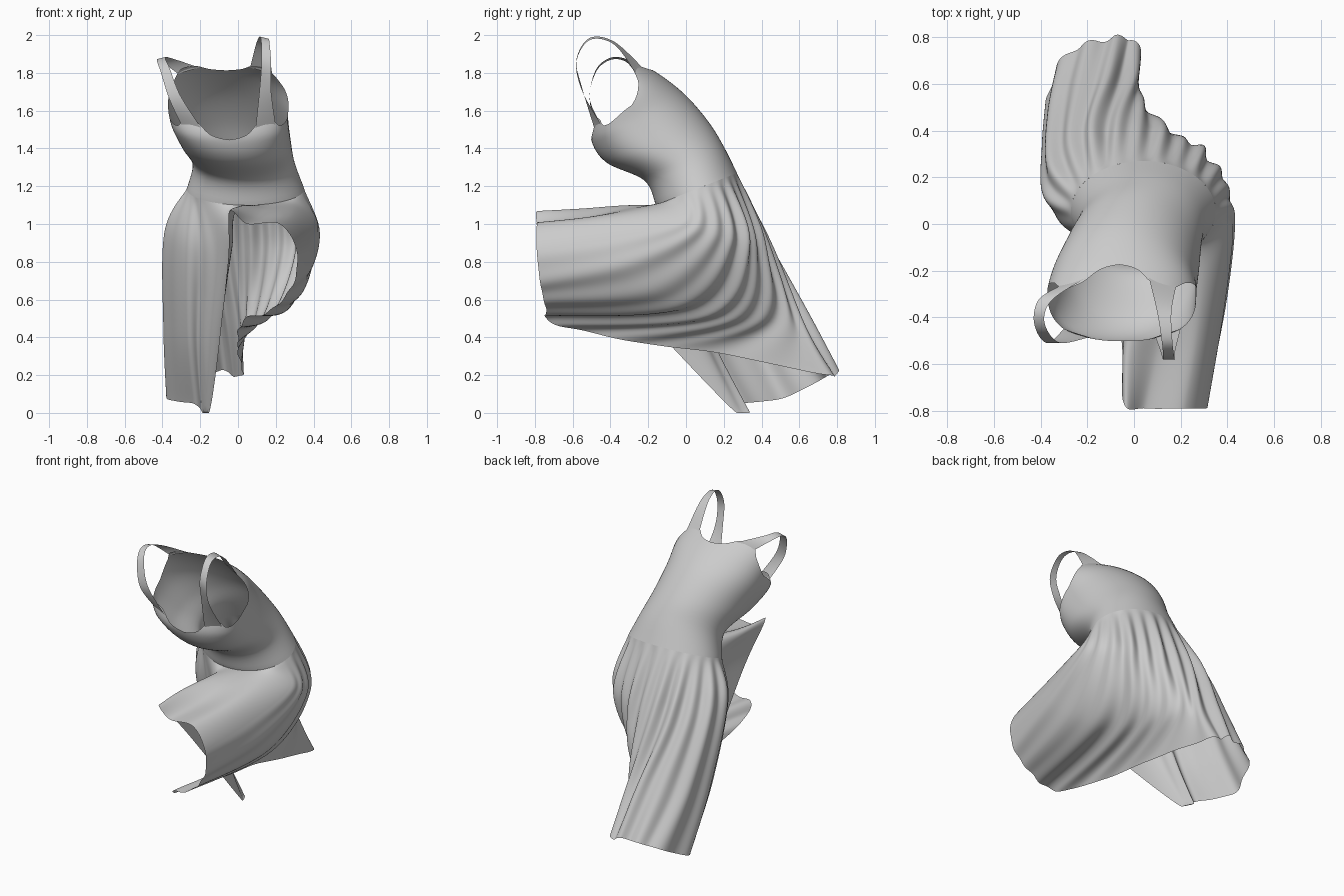
import bpy, bmesh, math
from mathutils import Vector

default = bpy.data.objects.get("Cube")
if default:
    bpy.data.objects.remove(default)

cloth = bpy.data.materials.new("grey cloth")
cloth.use_nodes = True
colour = (0.6, 0.6, 0.6, 1)
cloth.diffuse_color = colour
cloth.node_tree.nodes["Principled BSDF"].inputs["Base Color"].default_value = colour


def spline(points, t, closed=False):
    """Catmull-Rom point at t, where whole numbers are the control points."""
    n = len(points)
    i = math.floor(t) if closed else min(max(math.floor(t), 0), n - 2)
    f = t - i

    def pick(k):
        return Vector(points[k % n] if closed else points[min(max(k, 0), n - 1)])
    a, b, c, d = pick(i - 1), pick(i), pick(i + 1), pick(i + 2)
    return b + (c - a) * f / 2 + (a * 2 - b * 5 + c * 4 - d) * f * f / 2 + (b * 3 - a - c * 3 + d) * f ** 3 / 2


def sheet(name, grid, closed):
    """Smooth cloth surface through rows of points."""
    bm = bmesh.new()
    rows = [[bm.verts.new(p) for p in row] for row in grid]
    n = len(rows[0])
    for low, high in zip(rows, rows[1:]):
        for i in range(n if closed else n - 1):
            j = (i + 1) % n
            bm.faces.new((low[i], low[j], high[j], high[i]))
    mesh = bpy.data.meshes.new(name)
    bm.to_mesh(mesh)
    bm.free()
    mesh.materials.append(cloth)
    for face in mesh.polygons:
        face.use_smooth = True
    obj = bpy.data.objects.new(name, mesh)
    bpy.context.collection.objects.link(obj)


# Bodice rings: front y, front z, back y, back z, centre x, half width
rings = [
    (-.16, 1.10, .27, 1.27, .04, .31),
    (-.22, 1.23, .20, 1.41, .03, .27),
    (-.42, 1.325, .12, 1.54, -.01, .29),
    (-.50, 1.44, 0, 1.68, -.045, .31),
    (-.49, 1.56, -.13, 1.785, -.055, .32),
    (-.49, 1.70, -.24, 1.85, -.075, .3),
]


def body(angle, level):
    fy, fz, by, bz, cx, half = spline(rings, level)
    s, c = math.sin(angle), math.cos(angle)
    if c > 0:
        # the bust is flatter and squarer than the waist
        c **= 1 - .45 * min(1, max(0, level - 1) / 2)
    return Vector((cx + half * s, (fy + by) / 2 + (fy - by) / 2 * c, (fz + bz) / 2 + (fz - bz) / 2 * c))


# Neckline and armhole height, by degrees away from the front
edge = [(0, 3.05), (18, 3.25), (32, 3.8), (46, 3.8), (58, 3.4), (75, 3.4),
        (98, 3.75), (118, 4.3), (132, 4.95), (148, 4.95), (164, 4.5), (180, 4.35)]


def top_level(angle):
    d = abs((math.degrees(angle) + 180) % 360 - 180)
    for i, ((a, u), (b, v)) in enumerate(zip(edge, edge[1:])):
        if d <= b:
            return spline(edge, i + (d - a) / (b - a))[1]
    return edge[-1][1]


STEPS = 144
turns = [math.tau * i / STEPS for i in range(STEPS)]
sheet("bodice", [[body(a, top_level(a) * k / 24) for a in turns] for k in range(25)], True)

# Shoulder straps, from the front root over the shoulder to the back root
straps = {
    "left_strap": (1, [(.115, -.55, 1.72), (.125, -.58, 1.87), (.12, -.51, 1.985), (.1, -.38, 1.965)]),
    "right_strap": (-1, [(-.305, -.51, 1.68), (-.36, -.475, 1.82), (-.385, -.4, 1.88), (-.345, -.32, 1.875)]),
}
widths = (.06, .05, .045, .06)
for name, (side, over) in straps.items():
    def root(degrees):
        a = math.radians(degrees) * side
        return body(a, top_level(a) - .1)
    inner = [root(27)] + [Vector(p) for p in over] + [root(154)]
    outer = [root(52)] + [Vector(p) + Vector((w * side, 0, -w / 4)) for p, w in zip(over, widths)] + [root(126)]
    grid = []
    for k in range(41):
        p, q = spline(inner, k / 8), spline(outer, k / 8)
        grid.append([p, (p + q) / 2, q])
    sheet(name, grid, False)

# Skirt control loops, from the front centre round by the left side
hips = [
    (0, -.33, 1.09), (.14, -.32, 1.08), (.3, -.2, 1.08), (.41, -.04, 1.02),
    (.425, .06, .96), (.385, .19, .91), (.3, .31, .88), (.19, .38, .87),
    (.07, .43, .87), (-.06, .45, .87), (-.2, .42, .88), (-.33, .3, .92),
    (-.385, .13, .95), (-.27, -.03, .87), (-.12, -.09, .85), (-.04, -.22, .95),
]
thighs = [
    (-.04, -.55, 1.075), (.1, -.55, 1.03), (.27, -.5, 1.03), (.37, -.4, .92),
    (.39, -.3, .77), (.31, -.1, .6), (.18, .1, .53), (.11, .3, .5),
    (.05, .48, .5), (0, .62, .45), (-.14, .63, .52), (-.32, .53, .5),
    (-.39, .33, .45), (-.27, .13, .4), (-.14, .07, .42), (-.03, -.32, .88),
]
hem = [
    (-.045, -.765, 1.06), (.05, -.79, 1), (.22, -.79, 1), (.31, -.79, .86),
    (.29, -.77, .68), (.18, -.74, .55), (.02, -.71, .48), (0, -.27, .375),
    (0, .18, .315), (.02, .74, .2), (-.1, .79, .22), (-.27, .74, .19),
    (-.375, .52, .08), (-.24, .31, .05), (-.15, .255, .01), (-.055, -.48, .78),
]
COLS, ROWS = 400, 36
count = len(hem)


def skirt_point(u, v):
    waist = body(math.tau * u / count, 0)
    column = [waist] + [spline(loop, u, True) for loop in (hips, thighs, hem)]
    return spline(column, v * 3)


def bump(u, centre, spread):
    return math.exp(-((u - centre) / spread) ** 2)


def pleat_depth(u, v):
    """Gathers start at the waist, die out on the side panel and deepen on the trailing leg."""
    back = math.sin(math.pi * (u - 3) / 10) ** .6 if 3 < u < 13 else 0
    panel = 1 - .85 * bump(u, 7.6, 1.1) * v
    tube = 1 - .5 * bump(u, 3.5, 1.5)
    trailing = 1 + .6 * bump(u, 10.5, 1.5) * v
    wave = math.sin(u * 8.5) + .5 * math.sin(u * 5.1 + 1)
    gathers = .018 * back * min(1, v * 4) * (1 - .4 * v) * panel * tube * trailing * wave
    # one deep crease down the front of the trailing leg
    return gathers - .03 * bump(u, 13.4, .22) * min(1, v * 2)


grid = []
for r in range(ROWS + 1):
    v = r / ROWS
    row = []
    for k in range(COLS):
        u = count * k / COLS
        p = skirt_point(u, v)
        across = skirt_point(u + .05, v) - skirt_point(u - .05, v)
        along = skirt_point(u, min(1, v + .01)) - skirt_point(u, max(0, v - .01))
        p -= across.cross(along).normalized() * pleat_depth(u, v)
        p.z = max(p.z, 0)
        row.append(p)
    grid.append(row)
sheet("skirt", grid, True)
